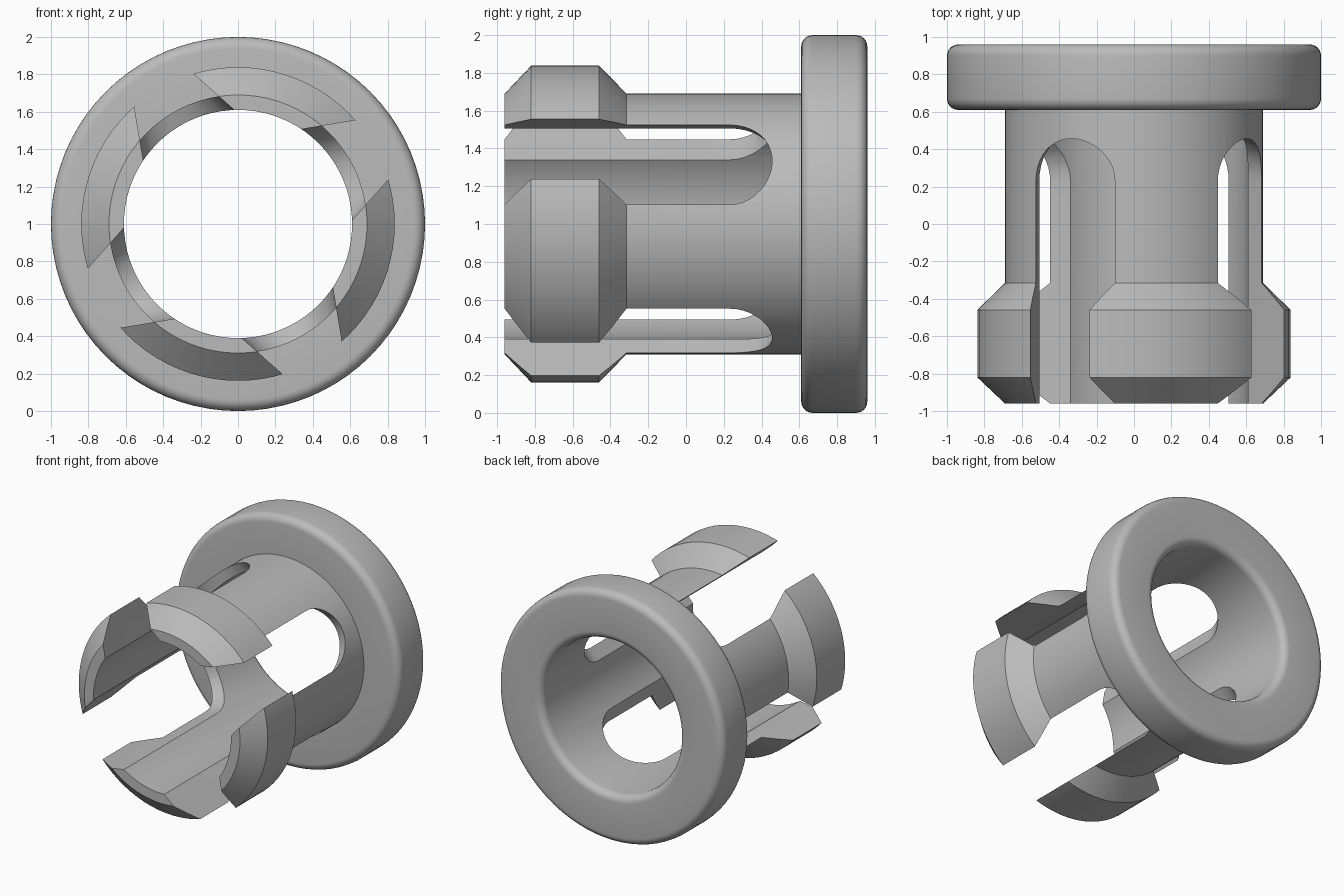
import bpy, bmesh, math
from math import sin, cos, pi, radians

if "Cube" in bpy.data.objects:
    bpy.data.objects.remove(bpy.data.objects["Cube"], do_unlink=True)

SIDES = 80
BORE, TUBE, COLLAR, FLANGE = 0.61, 0.69, 0.838, 1.0
FRONT, BACK, FLANGE_Y = -0.96, 0.96, 0.61
FILLET = 0.06

grey = bpy.data.materials.new("plain grey")
grey.use_nodes = True
colour = (0.5, 0.5, 0.5, 1)
grey.diffuse_color = colour
grey.node_tree.nodes["Principled BSDF"].inputs["Base Color"].default_value = colour


def make_object(name, bm):
    bmesh.ops.recalc_face_normals(bm, faces=bm.faces)
    mesh = bpy.data.meshes.new(name)
    bm.to_mesh(mesh)
    bm.free()
    mesh.materials.append(grey)
    obj = bpy.data.objects.new(name, mesh)
    bpy.context.collection.objects.link(obj)
    return obj


def fillet(r, y, start, steps=6):
    """Quarter circle of (radius, y) points about a centre, from a start angle."""
    angles = [radians(start + 90 * i / steps) for i in range(steps + 1)]
    return [(r + FILLET * cos(a), y + FILLET * sin(a)) for a in angles]


# Closed section of the bushing: snap collar, tube, rounded flange, bore
profile = [(BORE, FRONT), (TUBE, FRONT), (COLLAR, -0.82), (COLLAR, -0.46),
           (TUBE, -0.315), (TUBE, FLANGE_Y)]
profile += fillet(FLANGE - FILLET, FLANGE_Y + FILLET, -90)
profile += fillet(FLANGE - FILLET, BACK - FILLET, 0)
# The bore's back edge is rounded outward
profile += fillet(BORE + FILLET, BACK - FILLET, 90)

bm = bmesh.new()
rings = []
for i in range(SIDES):
    a = 2 * pi * i / SIDES
    rings.append([bm.verts.new((r * cos(a), y, 1 + r * sin(a))) for r, y in profile])
for i, ring in enumerate(rings):
    after = rings[(i + 1) % SIDES]
    for j in range(len(profile)):
        k = (j + 1) % len(profile)
        bm.faces.new((ring[j], ring[k], after[k], after[j]))
bushing = make_object("snap_bushing", bm)

# Four round-ended slots that narrow outward
SLOT_Y, STEPS = 0.23, 20
bm = bmesh.new()
for quarter in range(4):
    a = radians(119 + 90 * quarter)
    loops = []
    for dist in (0.42, 1.0):
        w = 0.277 - 0.354 * (dist - 0.546)
        outline = [(-w, -1.3)]
        outline += [(-w * cos(pi * i / STEPS), SLOT_Y + w * sin(pi * i / STEPS))
                    for i in range(STEPS + 1)]
        outline.append((w, -1.3))
        loops.append([bm.verts.new((dist * cos(a) - s * sin(a), y,
                                    1 + dist * sin(a) + s * cos(a)))
                      for s, y in outline])
    inner, outer = loops
    for j in range(len(inner)):
        k = (j + 1) % len(inner)
        bm.faces.new((inner[j], inner[k], outer[k], outer[j]))
    bm.faces.new(inner)
    bm.faces.new(outer)
cutter = make_object("slot_cutter", bm)
cutter.hide_render = True

bpy.ops.object.select_all(action="DESELECT")
bpy.context.view_layer.objects.active = bushing
bushing.select_set(True)
cut = bushing.modifiers.new("slots", "BOOLEAN")
cut.operation = "DIFFERENCE"
cut.solver = "EXACT"
cut.object = cutter
bpy.ops.object.modifier_apply(modifier=cut.name)
bpy.data.objects.remove(cutter, do_unlink=True)
bpy.ops.object.shade_smooth_by_angle(angle=radians(30))
